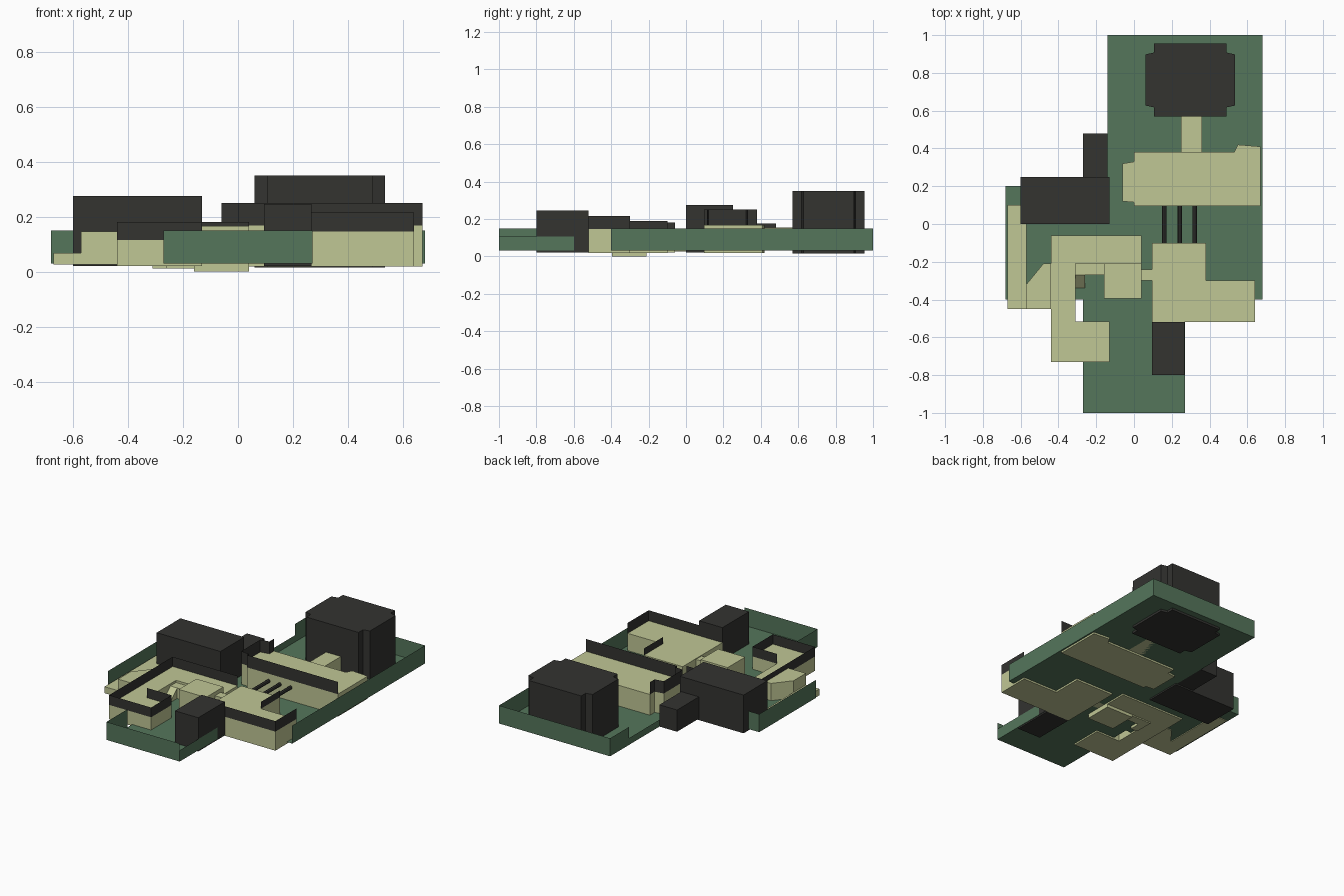
import bpy, bmesh, math

if "Cube" in bpy.data.objects:
    bpy.data.objects.remove(bpy.data.objects["Cube"])


def material(name, color):
    m = bpy.data.materials.new(name)
    m.diffuse_color = (*color, 1)
    m.use_nodes = True
    m.node_tree.nodes["Principled BSDF"].inputs["Base Color"].default_value = m.diffuse_color
    return m


GREEN = material("green", (0.09, 0.18, 0.105))
CREAM = material("cream", (0.53, 0.57, 0.30))
DARK = material("charcoal", (0.033, 0.033, 0.03))


def finish(name, bm, mat):
    me = bpy.data.meshes.new(name)
    bm.to_mesh(me)
    bm.free()
    me.materials.append(mat)
    ob = bpy.data.objects.new(name, me)
    bpy.context.collection.objects.link(ob)
    return ob


def prism(name, pts, z0, z1, mat):
    """Extrude a floor-plan outline from z0 to z1."""
    bm = bmesh.new()
    face = bm.faces.new([bm.verts.new((x, y, z0)) for x, y in pts])
    if z1 > z0:
        ext = bmesh.ops.extrude_face_region(bm, geom=[face], use_keep_orig=True)
        for v in ext["geom"]:
            if isinstance(v, bmesh.types.BMVert):
                v.co.z = z1
        bmesh.ops.recalc_face_normals(bm, faces=bm.faces)
    else:
        bmesh.ops.reverse_faces(bm, faces=bm.faces) if face.normal.z < 0 else None
    return finish(name, bm, mat)


def rect(x0, x1, y0, y1):
    return [(x0, y0), (x1, y0), (x1, y1), (x0, y1)]


def box(name, x0, x1, y0, y1, z0, z1, mat):
    return prism(name, rect(x0, x1, y0, y1), z0, z1, mat)


def wall(name, path, z0, z1, mat):
    """Paper-thin wall standing along a plan path."""
    bm = bmesh.new()
    low = [bm.verts.new((x, y, z0)) for x, y in path]
    top = [bm.verts.new((x, y, z1)) for x, y in path]
    for i in range(len(path) - 1):
        bm.faces.new((low[i], low[i + 1], top[i + 1], top[i]))
    return finish(name, bm, mat)


# Green ground: one cross-stepped floor with thin perimeter walls
G0, G1 = 0.03, 0.15
prism("ground", [(-0.27, -1), (0.27, -1), (0.27, -0.4), (0.68, -0.4), (0.68, 1),
                 (-0.14, 1), (-0.14, 0.2), (-0.68, 0.2), (-0.68, -0.4), (-0.27, -0.4)],
      G0, G0, GREEN)
wall("ground_wall_north", [(0.68, -0.4), (0.68, 1), (-0.14, 1), (-0.14, 0.8)], G0, G1, GREEN)
wall("ground_wall_north_low", [(-0.14, 0.8), (-0.14, 0.48)], G0, 0.075, GREEN)
wall("ground_wall_west", [(-0.6, 0.2), (-0.68, 0.2), (-0.68, -0.4)], G0, G1, GREEN)
wall("ground_wall_south", [(-0.27, -0.78), (-0.27, -1), (0.27, -1)], G0, G1, GREEN)
wall("ground_wall_south_low", [(0.27, -1), (0.27, -0.6)], G0, 0.105, GREEN)

# Dark solid buildings
cx, cy = 0.2975, 0.7625
quarter = [(0.2375, 0.135), (0.1925, 0.145), (0.1925, 0.1925)]
plan = []
for sx, sy, order in ((1, 1, 1), (-1, 1, -1), (-1, -1, 1), (1, -1, -1)):
    plan += [(cx + sx * x, cy + sy * y) for x, y in quarter[::order]]
prism("tower", plan, 0.015, 0.35, DARK)
box("west_building", -0.6, -0.13, 0, 0.25, 0.02, 0.275, DARK)
box("annex", -0.27, -0.14, 0.25, 0.48, 0.03, 0.175, DARK)
box("south_building", 0.095, 0.267, -0.8, -0.52, 0.02, 0.245, DARK)

# Long hall with bridge to the tower
prism("hall_floor", [(0, 0.095), (0.67, 0.095), (0.67, 0.41), (0.55, 0.42), (0.53, 0.38),
                     (0, 0.38), (0, 0.33), (-0.06, 0.32), (-0.06, 0.12), (0, 0.115)],
      0.018, 0.168, CREAM)
wall("hall_wall", [(0.67, 0.095), (0, 0.095), (0, 0.115), (-0.06, 0.12), (-0.06, 0.32),
                   (0, 0.33), (0, 0.38)], 0.168, 0.25, DARK)
box("tower_bridge", 0.25, 0.36, 0.38, 0.57, 0.03, 0.155, CREAM)

# Three pipes between hall and east room
for i, x in enumerate((0.16, 0.243, 0.322)):
    bpy.ops.mesh.primitive_cylinder_add(vertices=8, radius=0.012, depth=0.2,
                                        location=(x, -0.003, 0.12),
                                        rotation=(math.pi / 2, 0, 0))
    pipe = bpy.context.object
    pipe.name = f"pipe_{i + 1}"
    pipe.data.materials.append(DARK)

# East room
prism("east_room_floor", [(0.095, -0.52), (0.64, -0.52), (0.64, -0.3), (0.38, -0.3),
                          (0.38, -0.1), (0.095, -0.1)], 0.018, 0.145, CREAM)
wall("east_room_wall", [(0.095, -0.52), (0.64, -0.52), (0.64, -0.3)], 0.145, 0.215, DARK)
wall("east_room_side_wall", [(0.38, -0.3), (0.38, -0.1)], 0.145, 0.19, DARK)

# C-shaped room
prism("c_room_floor", [(-0.44, -0.73), (-0.13, -0.73), (-0.13, -0.515), (-0.31, -0.515),
                       (-0.31, -0.21), (0.04, -0.21), (0.04, -0.06), (-0.44, -0.06)],
      0.02, 0.115, CREAM)
wall("c_room_wall", [(-0.31, -0.515), (-0.13, -0.515), (-0.13, -0.73), (-0.44, -0.73),
                     (-0.44, -0.06), (0.04, -0.06)], 0.115, 0.18, DARK)

# Middle platform, corridor and steps
box("middle_platform", -0.16, 0.04, -0.395, -0.21, 0.0, 0.165, CREAM)
box("corridor", 0.04, 0.095, -0.3, -0.24, 0.03, 0.14, CREAM)
box("landing", -0.31, -0.16, -0.27, -0.21, 0.012, 0.1, CREAM)
ramp = box("ramp", -0.31, -0.26, -0.34, -0.27, 0.012, 0.1, CREAM)
for v in ramp.data.vertices:
    if v.co.y < -0.3 and v.co.z > 0.05:
        v.co.z = 0.035

# West ledge with raised corner
prism("west_ledge", [(-0.67, -0.45), (-0.44, -0.45), (-0.44, -0.35), (-0.57, -0.35),
                     (-0.57, 0.1), (-0.67, 0.1)], 0.025, 0.068, CREAM)
prism("west_raised_corner", [(-0.57, -0.45), (-0.44, -0.45), (-0.44, -0.21),
                             (-0.48, -0.21), (-0.57, -0.32)], 0.025, 0.145, CREAM)
